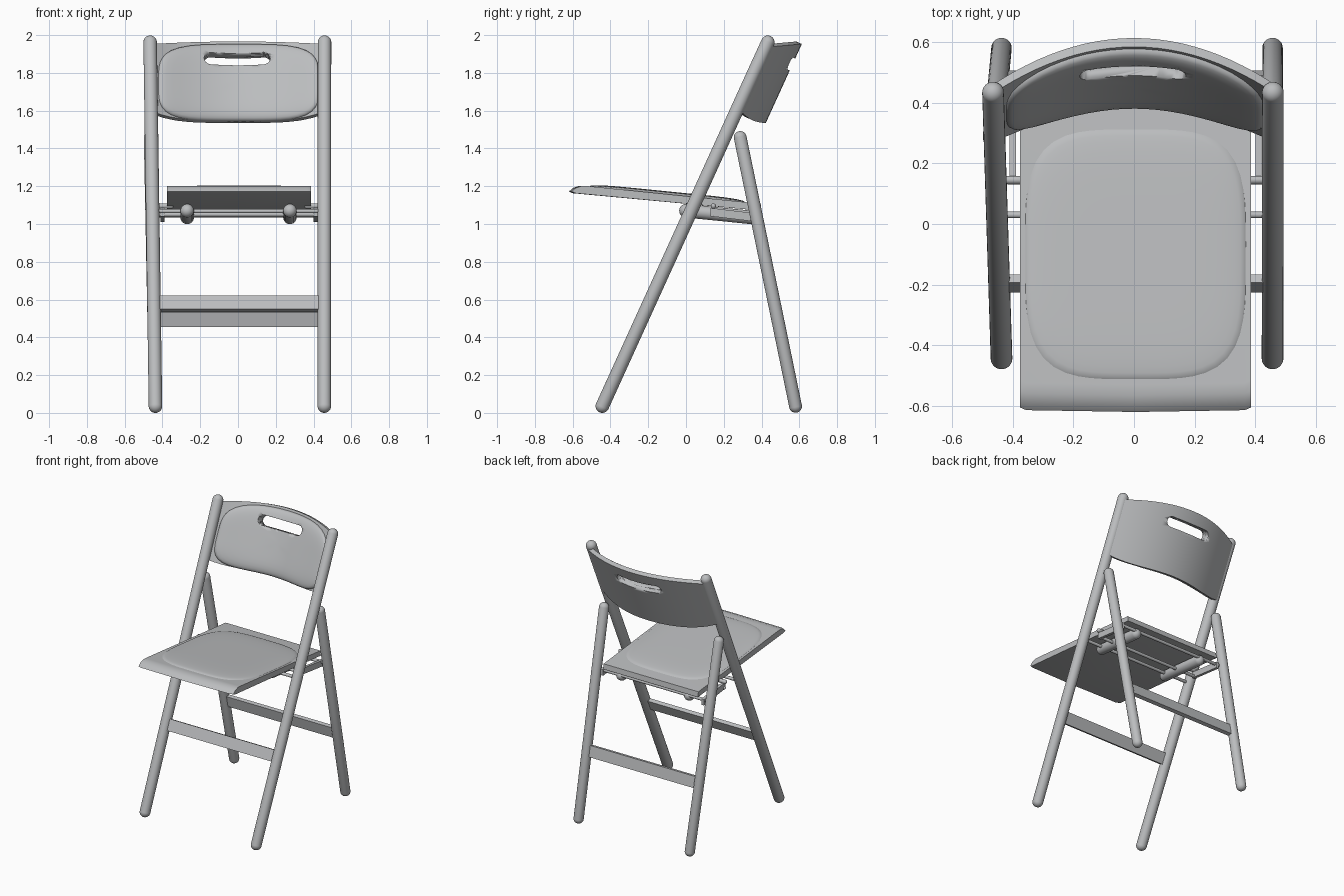
import bpy, bmesh, math
from mathutils import Vector

if "Cube" in bpy.data.objects:
    bpy.data.objects.remove(bpy.data.objects["Cube"])

grey = bpy.data.materials.new("warm_grey")
grey.diffuse_color = (0.5, 0.51, 0.52, 1)
grey.use_nodes = True
grey.node_tree.nodes["Principled BSDF"].inputs["Base Color"].default_value = grey.diffuse_color


def finish(name, bm, angle=35):
    bmesh.ops.recalc_face_normals(bm, faces=bm.faces[:])
    me = bpy.data.meshes.new(name)
    bm.to_mesh(me)
    bm.free()
    me.materials.append(grey)
    ob = bpy.data.objects.new(name, me)
    bpy.context.collection.objects.link(ob)
    bpy.ops.object.select_all(action='DESELECT')
    ob.select_set(True)
    bpy.context.view_layer.objects.active = ob
    bpy.ops.object.shade_smooth_by_angle(angle=math.radians(angle))
    return ob


def capsule(name, a, b, r):
    """Round-ended bar whose end-sphere centres are a and b."""
    a, b = Vector(a), Vector(b)
    bm = bmesh.new()
    bmesh.ops.create_uvsphere(bm, u_segments=24, v_segments=13, radius=r)
    rot = (b - a).to_track_quat('Z', 'Y')
    for v in bm.verts:
        v.co = rot @ v.co + (b if v.co.z > 0 else a)
    return finish(name, bm)


def block(name, f, cuts=0):
    """Cube with corners at -1..1, reshaped by f(x, y, z)."""
    bm = bmesh.new()
    bmesh.ops.create_cube(bm, size=2)
    if cuts:
        bmesh.ops.subdivide_edges(bm, edges=bm.edges[:], cuts=cuts, use_grid_fill=True)
    for v in bm.verts:
        v.co = f(*v.co)
    return finish(name, bm)


def pad(name, f, height, power, seg=64):
    """Domed cushion with a superellipse outline, placed by f(u, v, h)."""
    ss = [0.15, 0.3, 0.45, 0.6, 0.72, 0.82, 0.9, 0.95, 0.98, 1.0]
    rings = [(s, height * math.sqrt(1 - s ** 6)) for s in ss]
    rings += [(s, -0.008) for s in reversed(ss)]
    bm = bmesh.new()
    loops = []
    for s, h in rings:
        loop = []
        for i in range(seg):
            t = 2 * math.pi * i / seg
            c, d = math.cos(t), math.sin(t)
            k = s / (abs(c) ** power + abs(d) ** power) ** (1 / power)
            loop.append(bm.verts.new(f(c * k, d * k, h)))
        loops.append(loop)
    for p, q in zip(loops, loops[1:]):
        for i in range(seg):
            j = (i + 1) % seg
            bm.faces.new((p[i], p[j], q[j], q[i]))
    for loop, h in ((loops[0], height), (loops[-1], -0.008)):
        c = bm.verts.new(f(0, 0, h))
        for i in range(seg):
            bm.faces.new((loop[i], loop[(i + 1) % seg], c))
    return finish(name, bm, 50)


# Legs: long front pair carries the backrest, short rear pair crosses behind
for side, xb, xt in (("left", -0.437, -0.465), ("right", 0.457, 0.458)):
    capsule(side + "_front_leg", (xb, -0.443, 0.036), (xt, 0.433, 1.962), 0.036)
    capsule(side + "_rear_leg", (xb, 0.58, 0.035), (xt, 0.287, 1.458), 0.034)


# Stretchers: planks leaning with their legs
def stretcher(name, y, z, lean):
    ax = Vector((0, lean, 1)).normalized()
    nrm = Vector((0, 1, -lean)).normalized()
    return block(name, lambda a, b, c: Vector((0.01 + a * 0.445, y, z)) + ax * c * 0.04 + nrm * b * 0.014)


stretcher("front_stretcher", -0.196, 0.58, 0.456)
stretcher("rear_stretcher", 0.484, 0.497, -0.207)

# Backrest: curved board leaning with the front legs
N = Vector((0, -0.91, 0.415))


def back_point(x, z, h):
    y = 0.612 + (z - 1.95) * 0.456 - 0.16 * (x / 0.485) ** 2
    return Vector((x, y, z)) + N * h


def back_board(a, b, c):
    lo, hi = 1.535 + 0.06 * a ** 4, 1.953 - 0.015 * a * a
    return back_point(a * 0.482, lo + (hi - lo) * (c + 1) / 2, 0.016 * (1 - b))


board = block("backrest_board", back_board, 23)
cushion = pad("backrest_pad",
              lambda u, v, h: back_point(0.004 + u * 0.425, 1.735 + v * 0.203, 0.032 + h), 0.034, 4)

# Handle slot cut through board and pad
bm = bmesh.new()
centre, up = Vector((-0.004, 0.53, 1.86)), Vector((0, 0.415, 0.91))
ends = []
for off in (-0.15, 0.15):
    ring = []
    for i in range(32):
        t = 2 * math.pi * (i + 0.5) / 32
        x = 0.035 * math.cos(t) + math.copysign(0.14, math.cos(t))
        ring.append(bm.verts.new(centre + Vector((x, 0, 0)) + up * 0.035 * math.sin(t) + N * off))
    bm.faces.new(ring)
    ends.append(ring)
for i in range(32):
    j = (i + 1) % 32
    bm.faces.new((ends[0][i], ends[0][j], ends[1][j], ends[1][i]))
cutter = finish("slot_cutter", bm)
cutter.hide_render = True
cutter.hide_set(True)
for ob in (board, cushion):
    m = ob.modifiers.new("slot", 'BOOLEAN')
    m.operation, m.solver, m.object = 'DIFFERENCE', 'EXACT', cutter


# Seat: thin sloping board with a wedge-shaped front lip
def seat_top(y):
    return 1.147 - 0.1 * y


prof = [(-0.62, 1.172), (-0.6, 1.19), (-0.565, 1.202), (-0.53, seat_top(-0.53)),
        (0.395, seat_top(0.395)), (0.4, 1.07), (-0.6, 1.163)]
bm = bmesh.new()
rows = [[bm.verts.new((x, y + (dy if y < -0.5 else 0), z)) for y, z in prof]
        for x, dy in ((-0.376, 0.015), (-0.355, 0.006), (0.005, 0), (0.365, 0.006), (0.386, 0.015))]
for p, q in zip(rows, rows[1:]):
    for i in range(len(prof)):
        j = (i + 1) % len(prof)
        bm.faces.new((p[i], p[j], q[j], q[i]))
bm.faces.new(rows[0])
bm.faces.new(rows[-1])
finish("seat_board", bm)


def seat_point(u, v, h):
    y = -0.1 + v * 0.412
    return Vector((0.005 + u * 0.364, y, seat_top(y) + h))


pad("seat_pad", seat_point, 0.016, 3.8)

# Folding hardware: runners under the seat, side links and cross rods
for side, s in (("left", -1), ("right", 1)):
    x = 0.003 + s * 0.272
    capsule(side + "_seat_runner", (x, 0.0, 1.07), (x, 0.345, 1.035), 0.036)
    block(side + "_side_link", lambda a, b, c: Vector(
        (0.005 + s * 0.405 + a * 0.01, 0.255 + b * 0.125, 1.048 - b * 0.015 + c * 0.022)))
    capsule(side + "_seat_pin", (0.005 + s * 0.36, 0.145, 1.095), (0.005 + s * 0.42, 0.145, 1.095), 0.014)
for name, y, z, w in (("front_pivot_rod", 0.03, 1.068, 0.475),
                      ("middle_rod", 0.145, 1.05, 0.41),
                      ("rear_pivot_rod", 0.365, 1.045, 0.45)):
    capsule(name, (-w, y, z), (w, y, z), 0.011)
